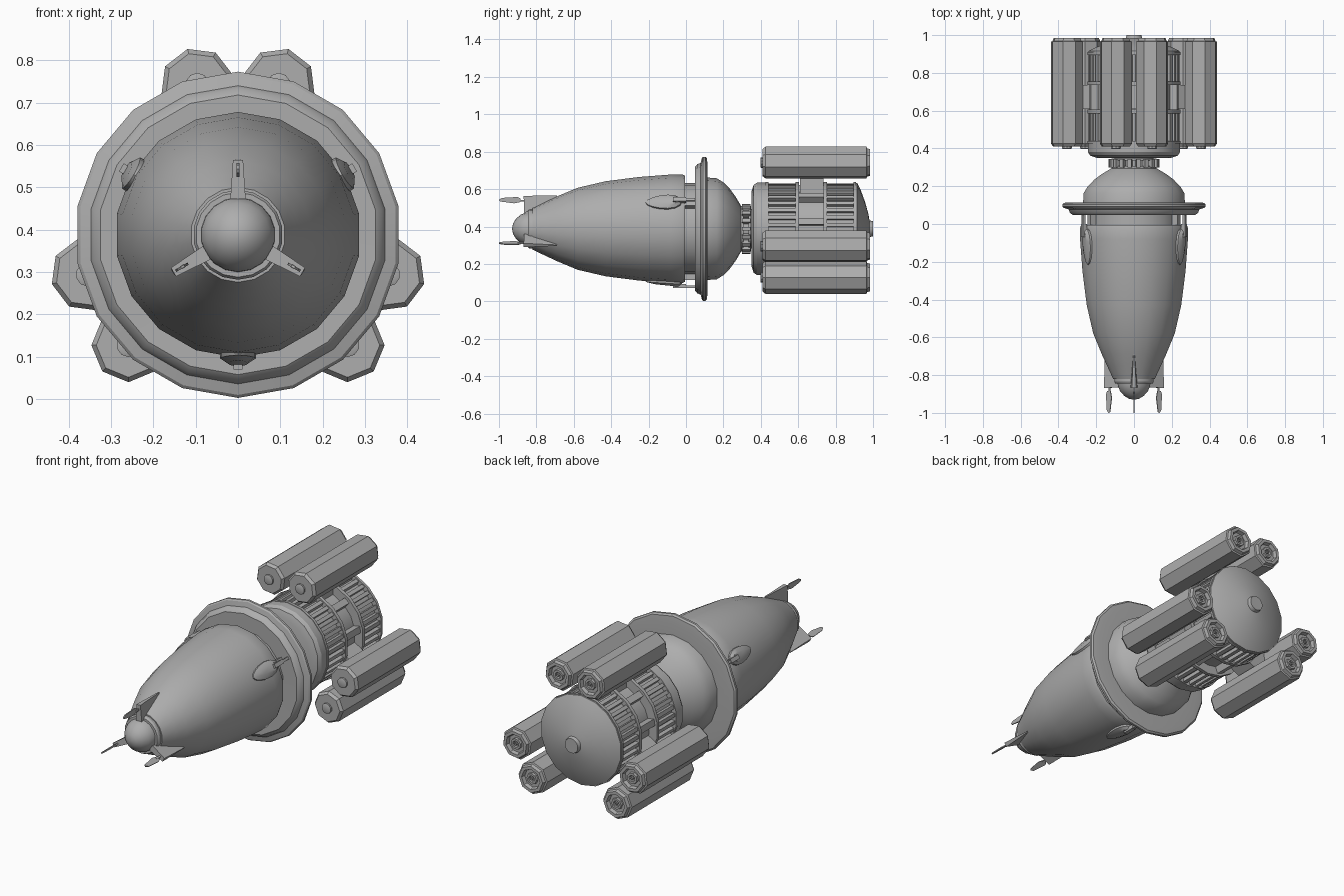
import bpy, bmesh, math
from mathutils import Vector

if "Cube" in bpy.data.objects:
    bpy.data.objects.remove(bpy.data.objects["Cube"])

ZC = 0.388                      # height of the ship's long axis
TRI = [90, 210, 330]            # three-fold symmetry
grey = bpy.data.materials.new("hull grey")
grey.diffuse_color = (0.42, 0.42, 0.42, 1)
grey.use_nodes = True
grey.node_tree.nodes["Principled BSDF"].inputs["Base Color"].default_value = grey.diffuse_color


def pt(a, t, y, r):
    """Point at radial angle a (degrees): t across, y along, r outward."""
    c, s = math.cos(math.radians(a)), math.sin(math.radians(a))
    return Vector((r * c + t * s, y, ZC + r * s - t * c))


def finish(name, bm, angle=30):
    bmesh.ops.remove_doubles(bm, verts=bm.verts, dist=1e-5)
    bmesh.ops.recalc_face_normals(bm, faces=bm.faces)
    me = bpy.data.meshes.new(name)
    bm.to_mesh(me)
    bm.free()
    me.materials.append(grey)
    ob = bpy.data.objects.new(name, me)
    bpy.context.collection.objects.link(ob)
    bpy.ops.object.select_all(action='DESELECT')
    ob.select_set(True)
    bpy.context.view_layer.objects.active = ob
    bpy.ops.object.shade_smooth_by_angle(angle=math.radians(angle))
    return ob


def lathe(bm, prof, n=18, start=90, centre=None):
    """Revolve (y, r) points about an axis parallel to y."""
    cx, cz = centre if centre else (0, ZC)
    rings = []
    for y, r in prof:
        ring = []
        for k in range(n if r > 0 else 1):
            a = math.radians(start + 360 * k / n)
            ring.append(bm.verts.new((cx + r * math.cos(a), y, cz + r * math.sin(a))))
        rings.append(ring)
    for A, B in zip(rings, rings[1:]):
        for k in range(n):
            vs = [A[k % len(A)], A[(k + 1) % len(A)], B[(k + 1) % len(B)], B[k % len(B)]]
            vs = list(dict.fromkeys(vs))
            if len(vs) > 2:
                bm.faces.new(vs)


def loft(bm, A, B):
    """Solid between two matching point loops."""
    a = [bm.verts.new(p) for p in A]
    b = [bm.verts.new(p) for p in B]
    n = len(a)
    bm.faces.new(a)
    bm.faces.new(b[::-1])
    for k in range(n):
        bm.faces.new((a[k], b[k], b[(k + 1) % n], a[(k + 1) % n]))


def box(bm, a, w, y0, y1, r0, r1):
    q = [(-w / 2, r0), (w / 2, r0), (w / 2, r1), (-w / 2, r1)]
    loft(bm, [pt(a, t, y0, r) for t, r in q], [pt(a, t, y1, r) for t, r in q])


def turned(name, prof, **kw):
    bm = bmesh.new()
    lathe(bm, prof, **kw)
    return finish(name, bm)


# nose ball and main hull
turned("nose_ball", [(-.93, 0), (-.925, .028), (-.91, .052), (-.885, .075),
                     (-.855, .087), (-.82, .09), (-.82, 0)])
turned("front_hull", [(-.845, 0), (-.845, .1), (-.835, .106), (-.82, .106), (-.82, .112),
                      (-.75, .145), (-.69, .173), (-.58, .219), (-.43, .254), (-.25, .277),
                      (-.08, .29), (-.02, .29), (-.005, .284), (-.005, .245), (.06, .245), (.06, 0)])

# wide collar ring and rear dome
turned("collar_ring", [(.05, .24), (.048, .33), (.06, .345), (.078, .352), (.085, .378),
                       (.092, .385), (.104, .385), (.112, .376), (.115, .345), (.115, .24), (.05, .24)])
turned("hull_rear_dome", [(.1, 0), (.1, .275), (.165, .27), (.2, .248), (.235, .213),
                          (.265, .172), (.29, .13), (.3, .11), (.3, 0)])

# ribbed neck
bm = bmesh.new()
lathe(bm, [(.28, 0), (.28, .105), (.37, .105), (.37, 0)])
for y in (.295, .335):
    lathe(bm, [(y, 0), (y, .122), (y + .012, .122), (y + .012, 0)])
for k in range(18):
    box(bm, 20 * k, .02, .3, .345, .09, .134)
finish("neck", bm)

# engine drum core with end domes
turned("drum_core", [(.35, 0), (.35, .2), (.362, .235), (.38, .247), (.43, .247), (.43, .222),
                     (.59, .222), (.59, .2), (.745, .2), (.745, .222), (.905, .222),
                     (.905, .247), (.915, .245), (.935, .205), (.957, .145), (.975, .08),
                     (.981, .045), (1.0, .04), (1.0, 0)])

# rims of the two ribbed drums
bm = bmesh.new()
for y0, y1, r in [(.425, .44, .25), (.585, .605, .25), (.735, .755, .25), (.895, .91, .25)]:
    lathe(bm, [(y0, .19), (y0, r), (y1, r), (y1, .19), (y0, .19)])
finish("drum_rims", bm)

# cooling ribs and the frame bars between the drums
bm = bmesh.new()
for k in range(36):
    for y0, y1 in ((.435, .59), (.75, .9)):
        box(bm, 10 * k + 5, .02, y0, y1, .2, .241)
for k in range(9):
    box(bm, 40 * k + 10, .035, .6, .74, .18, .235)
finish("drum_ribs", bm)

# booster pods in three pairs, with their mounts
for i, a in enumerate(TRI):
    bm = bmesh.new()
    box(bm, a, .13, .61, .735, .19, .305)
    finish(f"pod_mount_{i + 1}", bm)
    for j, d in enumerate((-15.2, 15.2)):
        p = pt(a + d, 0, 0, .367)
        c = (p.x, p.z)
        bm = bmesh.new()
        lathe(bm, [(.41, 0), (.41, .076), (.425, .0875), (.965, .0875), (.968, .079), (.985, .073),
                   (.985, .056), (.965, .05), (.965, 0)], n=8, start=a + d, centre=c)
        lathe(bm, [(.43, 0), (.43, .028), (.4, .028), (.397, .02), (.397, 0)], n=10, centre=c)
        lathe(bm, [(.95, .034), (.978, .03), (.978, .018), (.968, .014), (.968, .007),
                   (.982, .006), (.982, 0)], n=8, start=a + d, centre=c)
        finish(f"booster_pod_{2 * i + j + 1}", bm)

# nose fins with thin sensor blades
for i, a in enumerate(TRI):
    bm = bmesh.new()
    base, mid = .018, .012
    loft(bm, [pt(a, t, y, r) for t, y, r in
              [(-base, -.865, .085), (base, -.865, .085), (.006, -.69, .14), (-.006, -.69, .14)]],
         [pt(a, t, y, r) for t, y, r in
          [(-mid, -.868, .176), (mid, -.868, .176), (.003, -.69, .178), (-.003, -.69, .178)]])
    box(bm, a, .008, -.9, -.86, .145, .155)
    blade = [(-.885, .143), (-.885, .162), (-.9, .17), (-.985, .165), (-1.0, .155),
             (-.995, .146), (-.92, .136)]
    loft(bm, [pt(a, -.003, y, r) for y, r in blade], [pt(a, .003, y, r) for y, r in blade])
    finish(f"nose_fin_{i + 1}", bm)

# teardrop blisters on the hull, each with a short rod
for i, a in enumerate((30, 150, 270)):
    bm = bmesh.new()

    def oval(w, y0, y1, r0, r1, n=14):
        out = []
        for k in range(n):
            u = 2 * math.pi * k / n
            f = (1 - math.cos(u)) / 2
            out.append(pt(a, w * math.sin(u) * (.65 + .35 * f), y0 + (y1 - y0) * f, r0 + (r1 - r0) * f))
        return out
    loft(bm, oval(.052, -.22, -.02, .262, .272), oval(.05, -.215, -.022, .284, .297))
    loft(bm, oval(.05, -.215, -.022, .284, .297), oval(.026, -.17, -.035, .296, .31))
    box(bm, a, .022, -.07, .0, .295, .318)
    box(bm, a, .014, .0, .05, .302, .316)
    box(bm, a, .03, -.01, .05, .24, .275)
    finish(f"hull_blister_{i + 1}", bm)
